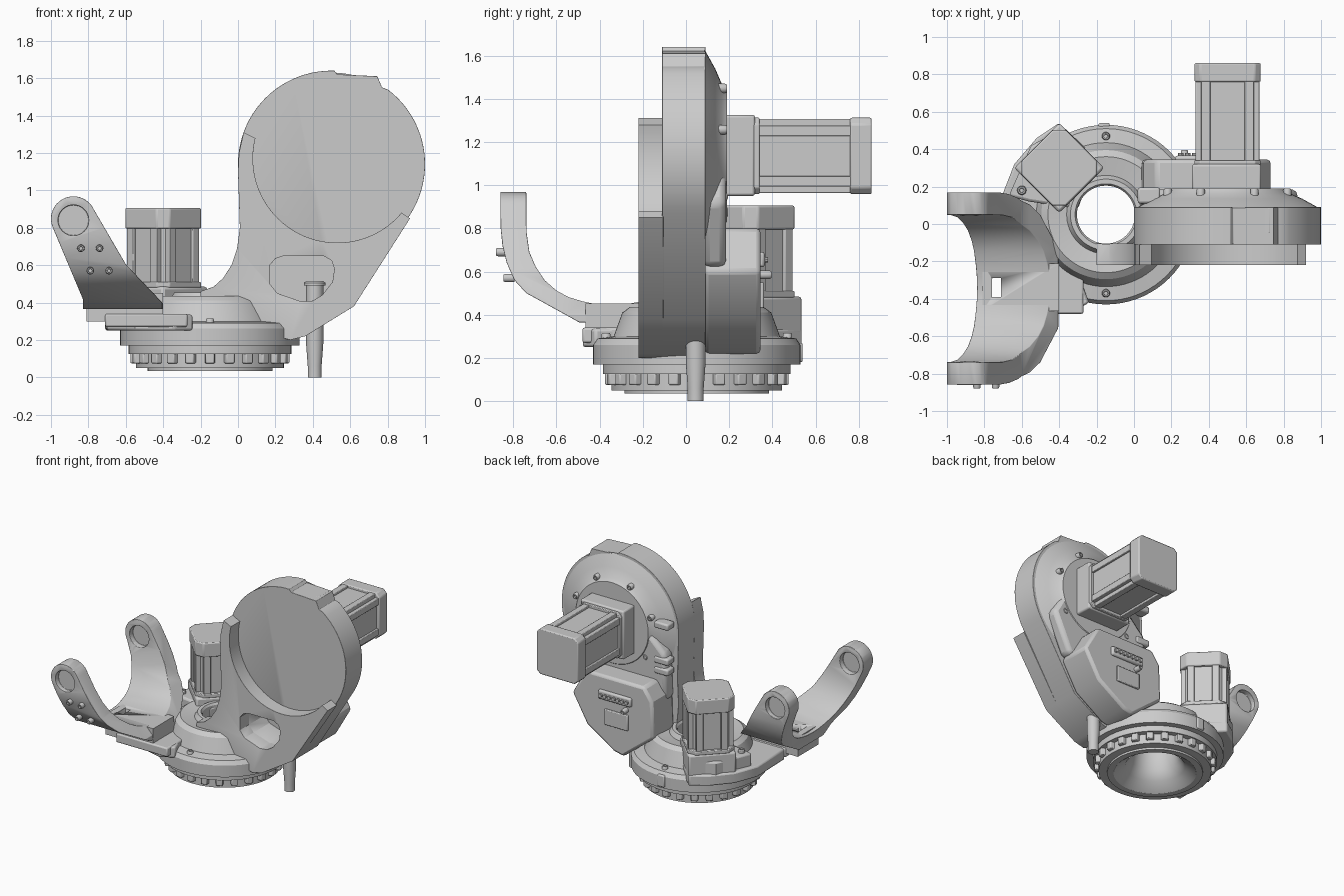
import bpy, bmesh
from math import sin, cos, pi, radians
from mathutils import Matrix, Vector

if "Cube" in bpy.data.objects:
    bpy.data.objects.remove(bpy.data.objects["Cube"])

BX, BY = -0.15, 0.05          # centre of the turntable


def finish(name, bm, bevel=0, seg=2):
    bmesh.ops.recalc_face_normals(bm, faces=bm.faces)
    me = bpy.data.meshes.new(name)
    bm.to_mesh(me)
    bm.free()
    ob = bpy.data.objects.new(name, me)
    bpy.context.collection.objects.link(ob)
    if bevel:
        add_bevel(ob, bevel, seg)
    smooth(ob)
    return ob


def add_bevel(ob, width, seg=2):
    m = ob.modifiers.new("bevel", 'BEVEL')
    m.width, m.segments, m.limit_method, m.angle_limit = width, seg, 'ANGLE', radians(40)


def smooth(ob):
    bpy.ops.object.select_all(action='DESELECT')
    ob.select_set(True)
    bpy.context.view_layer.objects.active = ob
    bpy.ops.object.shade_smooth_by_angle(angle=radians(32))


def prism(name, pts, axis, a, b, bevel=0, mat=None):
    """Extrude a 2D outline along an axis from a to b."""
    put = {'x': lambda u, v, w: (w, u, v), 'y': lambda u, v, w: (u, w, v),
           'z': lambda u, v, w: (u, v, w)}[axis]
    bm = bmesh.new()
    lo = [bm.verts.new(put(u, v, a)) for u, v in pts]
    hi = [bm.verts.new(put(u, v, b)) for u, v in pts]
    bm.faces.new(lo)
    bm.faces.new(hi[::-1])
    n = len(pts)
    for i in range(n):
        bm.faces.new((lo[i], hi[i], hi[(i + 1) % n], lo[(i + 1) % n]))
    if mat:
        bm.transform(mat)
    return finish(name, bm, bevel)


def lathe(name, prof, mat, seg=64, closed=False):
    """Spin (radius, height) points about local z."""
    bm = bmesh.new()
    rings = [[bm.verts.new((r * cos(2 * pi * k / seg), r * sin(2 * pi * k / seg), z))
              for k in range(seg)] for r, z in prof]
    for i in range(len(rings) if closed else len(rings) - 1):
        p, q = rings[i], rings[(i + 1) % len(rings)]
        for k in range(seg):
            j = (k + 1) % seg
            bm.faces.new((p[k], p[j], q[j], q[k]))
    if not closed:
        bm.faces.new(rings[0])
        bm.faces.new(rings[-1])
    bm.transform(mat)
    return finish(name, bm)


def box(name, x0, x1, y0, y1, z0, z1, bevel=0):
    return prism(name, [(x0, y0), (x1, y0), (x1, y1), (x0, y1)], 'z', z0, z1, bevel)


def arc(cx, cz, r, a0, a1, n):
    return [(cx + r * cos(radians(a0 + (a1 - a0) * i / n)),
             cz + r * sin(radians(a0 + (a1 - a0) * i / n))) for i in range(n + 1)]


def boolean(ob, cutter, op='DIFFERENCE', remove=True):
    m = ob.modifiers.new("cut", 'BOOLEAN')
    m.object, m.operation, m.solver = cutter, op, 'EXACT'
    bpy.context.view_layer.objects.active = ob
    bpy.ops.object.modifier_apply(modifier=m.name)
    if remove:
        bpy.data.objects.remove(cutter)


def at(x, y, z):
    return Matrix.Translation((x, y, z))


BACK = Matrix.Rotation(-pi / 2, 4, 'X')    # local z -> +y
FRONT = Matrix.Rotation(pi / 2, 4, 'X')    # local z -> -y


def bolt(name, mat, r=0.022, h=0.025):
    lathe(name, [(r, -0.02), (r, h * 0.7), (r * 0.8, h), (r * 0.5, h), (r * 0.45, h * 0.6)], mat, 14)


# turntable base with central bore
lathe("turntable", [(0.155, 0.44), (0.165, 0.455), (0.19, 0.455), (0.21, 0.42), (0.31, 0.435),
                    (0.345, 0.41), (0.385, 0.30), (0.46, 0.29), (0.48, 0.26), (0.48, 0.17),
                    (0.435, 0.17), (0.435, 0.125), (0.395, 0.125), (0.395, 0.05), (0.335, 0.05),
                    (0.335, 0.035), (0.29, 0.035), (0.21, 0.09), (0.17, 0.16), (0.155, 0.25)],
      at(BX, BY, 0), 72, True)
for k in range(24):
    m = at(BX, BY, 0) @ Matrix.Rotation(2 * pi * k / 24, 4, 'Z')
    prism("base_tooth", [(0.38, -0.03), (0.425, -0.022), (0.425, 0.022), (0.38, 0.03)],
          'z', 0.075, 0.13, 0.006, m)
for a in (90, 205, 270, 330):
    bolt("flange_bolt", at(BX + 0.42 * cos(radians(a)), BY + 0.42 * sin(radians(a)), 0.29))
box("base_stop", -0.19, -0.13, 0.5, 0.54, 0.18, 0.27, 0.008)

# side housing on the base and tilted square motor pad
prism("base_housing", [(-0.34, -0.48), (-0.24, -0.42), (-0.36, -0.1), (-0.34, 0.12), (-0.2, 0.35),
                       (-0.4, 0.54), (-0.52, 0.46), (-0.64, 0.32), (-0.71, 0.14), (-0.70, -0.2),
                       (-0.55, -0.42)], 'z', 0.25, 0.335, 0.012)
TILT = at(-0.4, 0.3, 0) @ Matrix.Rotation(pi / 4, 4, 'Z')
prism("motor_pad", [(-0.17, -0.17), (0.17, -0.17), (0.17, 0.17), (-0.17, 0.17)],
      'z', 0.28, 0.485, 0.015, TILT)
prism("motor_pad_ear", [(-0.67, 0.15), (-0.56, 0.12), (-0.3, 0.08), (-0.22, 0.3), (-0.4, 0.5),
                        (-0.55, 0.42)], 'z', 0.3, 0.43, 0.015)
bolt("pad_bolt", at(-0.6, 0.18, 0.43), 0.025)


def motor(label, mat, h, ch, z0, z1, cap):
    """Servo motor: finned chamfered body and a larger end cap along local z."""
    def square(s, c):
        return [(s, c - s), (s, s - c), (s - c, s), (c - s, s), (-s, s - c), (-s, c - s),
                (c - s, -s), (s - c, -s)]
    prism(label + "_body", square(h - 0.022, ch), 'z', z0, z1 - cap / 2, 0.005, mat)
    prism(label + "_cap", square(h, ch), 'z', z1 - cap, z1, 0.008, mat)
    prism(label + "_collar", square(h, ch), 'z', z0, z0 + 0.03, 0.005, mat)
    for k in range(4):
        m = mat @ Matrix.Rotation(k * pi / 2, 4, 'Z')
        for s in (-1, 1):
            u = s * (h - ch - 0.03)
            prism(label + "_fin", [(h - 0.05, u - 0.025), (h - 0.006, u - 0.025),
                                   (h - 0.006, u + 0.025), (h - 0.05, u + 0.025)],
                  'z', z0, z1 - cap / 2, 0.004, m)


motor("base_motor", TILT, 0.168, 0.05, 0.48, 0.905, 0.11)
motor("arm_motor", at(0.5, 0, 1.135) @ BACK, 0.177, 0.03, 0.31, 0.86, 0.1)
box("arm_motor_mount", 0.31, 0.68, 0.15, 0.32, 0.95, 1.325, 0.012)

# upright arm: round head, front frame and shared pocket
CX, CZ = 0.5, 1.14
body = prism("arm_body", [(0.03, 0.3), (0.28, 0.2), (0.36, 0.22), (0.62, 0.38)]
             + arc(CX, CZ, 0.5, -33, 53, 20)
             + [(0.77, 1.55), (0.745, 1.61), (0.53, 1.62), (0.515, 1.64)]
             + arc(CX, CZ, 0.5, 90, 180, 22) + [(0.01, 0.8), (0.0, 0.6)], 'y', -0.11, 0.09)
frame = prism("arm_frame", [(-0.2, 0.32), (0.28, 0.2), (0.36, 0.22), (0.62, 0.38), (0.92, 0.85)]
              + arc(0.53, 1.17, 0.45, -40, -194, 36)
              + [(0.03, 1.31), (0.005, 1.2), (0.0, 1.1), (0.005, 0.95), (0.01, 0.8), (-0.005, 0.69),
                 (-0.035, 0.6), (-0.08, 0.53), (-0.13, 0.485), (-0.2, 0.46)], 'y', -0.22, -0.105)
pocket = prism("pocket_cutter", [(0.17, 0.6), (0.2, 0.635), (0.24, 0.648), (0.46, 0.648), (0.5, 0.625),
                                 (0.515, 0.58), (0.505, 0.51), (0.45, 0.44), (0.40, 0.41), (0.34, 0.405),
                                 (0.21, 0.45), (0.17, 0.5)], 'y', -0.3, 0.15)
boolean(body, pocket, remove=False)
boolean(frame, pocket)
bore = lathe("bore_cutter", [(0.157, 0.1), (0.157, 0.9)], at(BX, BY, 0), 48)
boolean(frame, bore)
for ob in (body, frame):
    add_bevel(ob, 0.01)

# rear of the arm: coned cover, neck and connector housing
lathe("head_rear_cover", [(0.49, 0.085), (0.40, 0.135), (0.33, 0.165), (0.31, 0.19)],
      at(CX, 0, CZ) @ BACK)
prism("neck_rear", [(0.04, 0.65), (0.05, 1.0), (0.25, 1.2), (0.72, 1.2), (0.88, 0.92), (0.74, 0.62)],
      'y', 0.08, 0.185, 0.03)
prism("connector_housing", [(0.04, 0.42), (0.3, 0.215), (0.38, 0.235), (0.61, 0.385), (0.735, 0.6),
                            (0.62, 0.8), (0.12, 0.8), (0.05, 0.7)], 'y', 0.085, 0.345, 0.02)
box("connector_bar", 0.22, 0.5, 0.33, 0.365, 0.62, 0.69, 0.012)
for i in range(7):
    lathe("connector_pin", [(0.014, 0), (0.014, 0.02)], at(0.25 + i * 0.037, 0.36, 0.655) @ BACK, 10)
box("access_plate", 0.25, 0.45, 0.33, 0.36, 0.43, 0.55, 0.006)
bolt("connector_knob", at(0.27, 0.365, 0.585) @ BACK, 0.02, 0.03)
for a in (20, 65, 115, 160, 215, 325):
    bolt("cover_bolt", at(CX + 0.34 * cos(radians(a)), 0.16, CZ + 0.34 * sin(radians(a))) @ BACK, 0.022, 0.03)
for z in (0.85, 0.93, 1.2):
    box("side_bracket", 0.02, 0.14, 0.11, 0.195, z, z + 0.05, 0.012)
box("head_top_lug", 0.54, 0.73, -0.05, 0.085, 1.55, 1.612, 0.005)

# cable conduit beneath the arm
lathe("cable_conduit", [(0.037, 0), (0.037, 0.06), (0.046, 0.18), (0.046, 0.49), (0.058, 0.49),
                        (0.058, 0.505), (0.045, 0.515)], at(0.41, 0.045, 0), 24)

# balancer fork: U profile trimmed by a slanted front profile
YC = -0.345
outer = [(0.515, 1.0), (0.513, 0.80), (0.505, 0.72), (0.485, 0.64), (0.45, 0.56), (0.395, 0.5), (0.15, 0.365)]
inner = [(0.0, 0.443), (0.07, 0.448), (0.135, 0.462), (0.2, 0.482), (0.255, 0.512), (0.31, 0.56),
         (0.35, 0.62), (0.38, 0.69), (0.393, 0.78), (0.395, 1.0)]
u = [(YC - d, z) for d, z in outer] + [(YC + d, z) for d, z in outer[::-1]]
u += [(YC + d, z) for d, z in inner[::-1]] + [(YC - d, z) for d, z in inner[1:]]
fork = prism("balancer_fork", u, 'x', -1.1, -0.3)
strip = prism("fork_cutter", [(-0.83, 0.3), (-0.4, 0.3), (-0.405, 0.4), (-0.6, 0.605)]
              + arc(-0.88, 0.848, 0.12, 25, 203, 22) + [(-0.83, 0.42)], 'y', -1, 0.5)
boolean(fork, strip, 'INTERSECT')
for y in (YC - 0.515, YC - 0.395, YC + 0.395, YC + 0.515):
    boolean(fork, lathe("eye_cutter", [(0.082, -0.04), (0.082, 0.04)],
                        at(-0.88, y, 0.84) @ BACK, 32))
add_bevel(fork, 0.012)
pad = box("fork_pad", -0.81, -0.4, -0.465, -0.21, 0.3, 0.452)
for part in (pad, fork):
    boolean(part, box("slot_cutter", -0.76, -0.71, -0.39, -0.29, 0.2, 0.6))
box("fork_bracket", -0.71, -0.27, -0.48, -0.2, 0.27, 0.34, 0.01)
for x, z in ((-0.84, 0.69), (-0.74, 0.69), (-0.79, 0.57), (-0.69, 0.57)):
    bolt("fork_screw", at(x, -0.85 if z > 0.6 else -0.815, z) @ FRONT, 0.02, 0.03)
